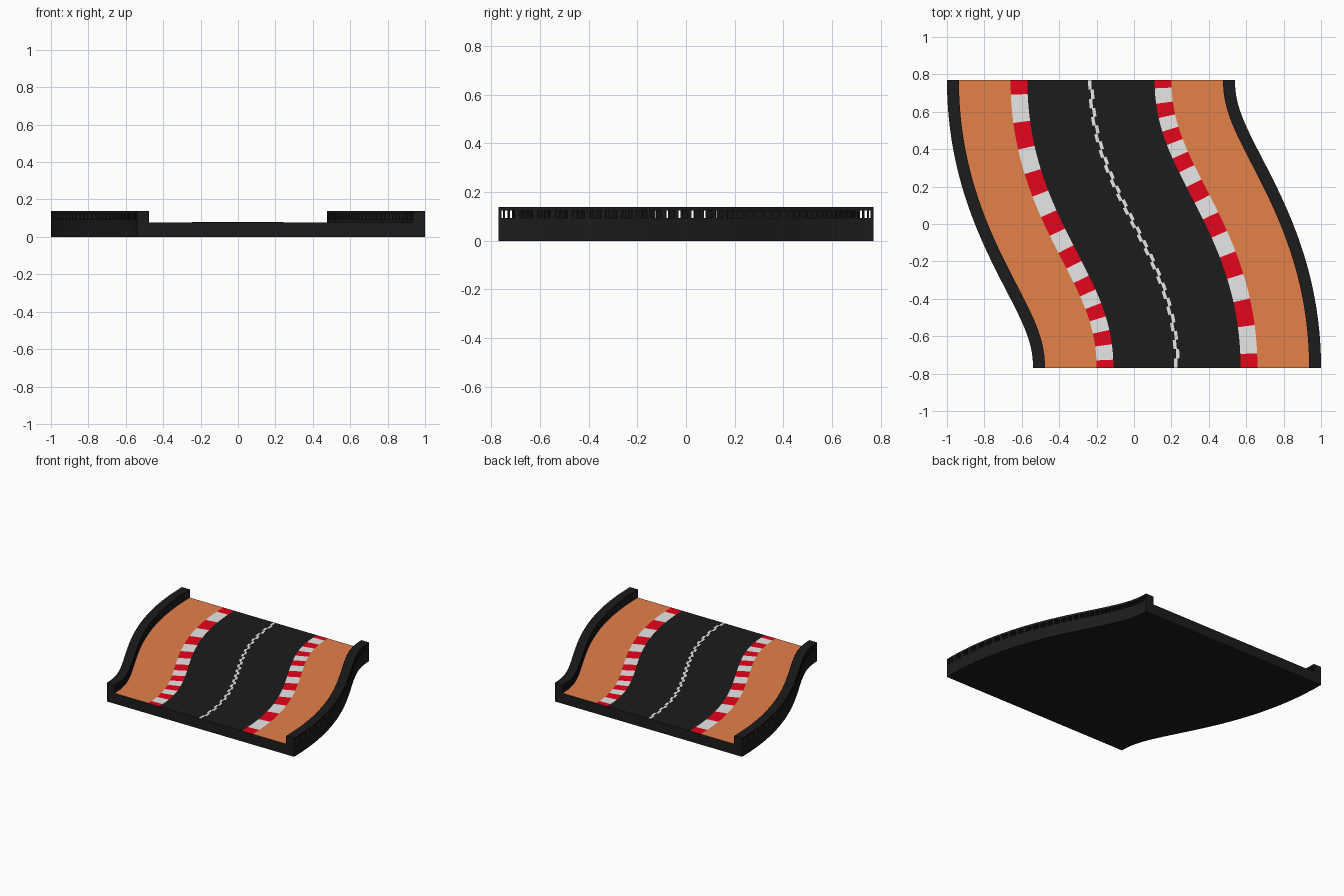
import bpy
from mathutils import Vector

if "Cube" in bpy.data.objects:
    bpy.data.objects.remove(bpy.data.objects["Cube"], do_unlink=True)


def material(name, r, g, b):
    m = bpy.data.materials.new(name)
    m.use_nodes = True
    m.diffuse_color = (r, g, b, 1)
    m.node_tree.nodes["Principled BSDF"].inputs["Base Color"].default_value = (r, g, b, 1)
    return m


MATS = [material("asphalt black", 0.0115, 0.0115, 0.0115),
        material("sandy orange", 0.78, 0.22, 0.066),
        material("kerb red", 0.8, 0.0015, 0.0115),
        material("marking white", 0.8, 0.8, 0.8)]
BLACK, ORANGE, RED, WHITE = range(4)

ROWS = 160            # steps along the track
SLOTS = 40            # openings in each barrier
DASHES = 37           # centre line marks
HALF, INNER = 0.77, 0.706
DECK, RAIL_LOW, RAIL_HIGH, TOP = 0.078, 0.093, 0.125, 0.139

# S-shaped centre line as one Bezier from the back to the front
PATH = [Vector(p) for p in ((-0.23, 0.77), (-0.23, 0.12), (0.23, -0.12), (0.23, -0.77))]


def track_point(t, s, z):
    """Point at fraction t along the track, s sideways and z up."""
    a, b, c, d = PATH
    u = 1 - t
    p = a * u**3 + b * (3 * u * u * t) + c * (3 * u * t * t) + d * t**3
    v = ((b - a) * u * u + (c - b) * (2 * u * t) + (d - c) * t * t).normalized()
    return (p.x - v.y * s, p.y + v.x * s, z)


def all_black(t, s):
    return BLACK


def all_white(t, s):
    return WHITE


def deck_colour(t, s):
    if abs(s) > 0.43:
        return ORANGE
    if abs(s) > 0.34:                       # striped kerbs, half a red at each end
        return WHITE if int(t * 16 + 0.5) % 2 else RED
    return BLACK


def add_sweep(verts, faces, ids, cols, z0, z1, t0=0, t1=1, rows=1, rule=all_black):
    """Append a closed slab that follows the track; rule colours its top."""
    n, base = len(cols), len(verts)
    for i in range(rows + 1):
        t = t0 + (t1 - t0) * i / rows
        verts += [track_point(t, s, z) for z in (z0, z1) for s in cols]

    def v(i, layer, j):
        return base + i * 2 * n + layer * n + j

    def face(*f, m=BLACK):
        faces.append(f)
        ids.append(m)

    for i in range(rows):
        for j in range(n - 1):
            m = rule((i + 0.5) / rows, (cols[j] + cols[j + 1]) / 2)
            face(v(i, 1, j), v(i + 1, 1, j), v(i + 1, 1, j + 1), v(i, 1, j + 1), m=m)
            face(v(i, 0, j), v(i, 0, j + 1), v(i + 1, 0, j + 1), v(i + 1, 0, j))
        face(v(i, 0, 0), v(i + 1, 0, 0), v(i + 1, 1, 0), v(i, 1, 0))
        e = n - 1
        face(v(i, 0, e), v(i, 1, e), v(i + 1, 1, e), v(i + 1, 0, e))
    for j in range(n - 1):
        face(v(0, 0, j), v(0, 1, j), v(0, 1, j + 1), v(0, 0, j + 1))
        face(v(rows, 0, j), v(rows, 0, j + 1), v(rows, 1, j + 1), v(rows, 1, j))


def make_object(name, slabs):
    verts, faces, ids = [], [], []
    for slab in slabs:
        add_sweep(verts, faces, ids, **slab)
    mesh = bpy.data.meshes.new(name)
    mesh.from_pydata(verts, [], faces)
    for m in MATS:
        mesh.materials.append(m)
    mesh.polygons.foreach_set("material_index", ids)
    mesh.update()
    obj = bpy.data.objects.new(name, mesh)
    bpy.context.collection.objects.link(obj)


# Road deck with sand verges and kerbs
edges = [0.34, 0.43, INNER]
make_object("road_deck", [dict(cols=[-e for e in reversed(edges)] + edges,
                               z0=0, z1=DECK, rows=ROWS, rule=deck_colour)])

# Centre line: thin plates that step left and right
make_object("centre_dashes",
            [dict(cols=[-0.003, 0.015] if i % 2 else [-0.015, 0.003],
                  z0=DECK, z1=DECK + 0.001, rows=4, rule=all_white,
                  t0=i / DASHES, t1=(i + 1) / DASHES) for i in range(DASHES)])

# Barriers: solid foot, slotted band of posts, top rail
for side, a, b in (("left", INNER, HALF), ("right", -HALF, -INNER)):
    cols = [a, b]
    make_object(side + "_barrier_foot", [dict(cols=cols, z0=0, z1=RAIL_LOW, rows=ROWS)])
    make_object(side + "_barrier_rail", [dict(cols=cols, z0=RAIL_HIGH, z1=TOP, rows=ROWS)])
    make_object(side + "_barrier_posts",
                [dict(cols=cols, z0=RAIL_LOW, z1=RAIL_HIGH,
                      t0=max(0, (i - 0.15) / SLOTS), t1=min(1, (i + 0.15) / SLOTS))
                 for i in range(SLOTS + 1)])
